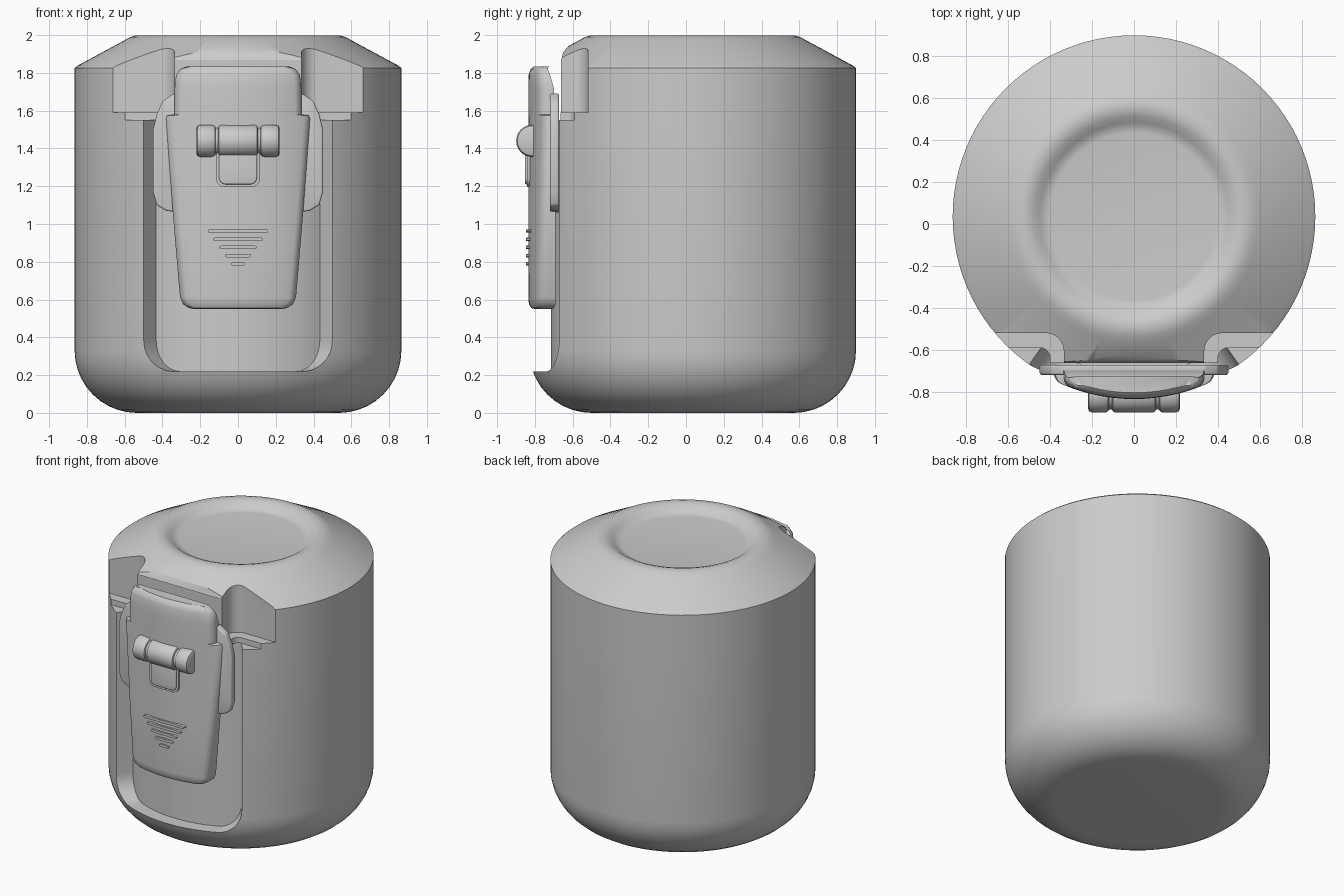
import bpy, bmesh, math
from mathutils import Vector

if "Cube" in bpy.data.objects:
    bpy.data.objects.remove(bpy.data.objects["Cube"])

CY = 0.035      # y of the round body's axis
R = 0.865       # outer radius
grey = bpy.data.materials.new("neutral_grey")
grey.diffuse_color = (0.6, 0.6, 0.6, 1)
grey.use_nodes = True
grey.node_tree.nodes["Principled BSDF"].inputs["Base Color"].default_value = grey.diffuse_color


def make(name, bm):
    bmesh.ops.remove_doubles(bm, verts=bm.verts, dist=1e-5)
    bmesh.ops.recalc_face_normals(bm, faces=bm.faces)
    me = bpy.data.meshes.new(name)
    bm.to_mesh(me)
    bm.free()
    me.materials.append(grey)
    ob = bpy.data.objects.new(name, me)
    bpy.context.collection.objects.link(ob)
    return ob


def loft(name, rings):
    """Skin a stack of closed rings and cap both ends."""
    bm = bmesh.new()
    rows = [[bm.verts.new(p) for p in ring] for ring in rings]
    n = len(rows[0])
    for a, b in zip(rows, rows[1:]):
        for i in range(n):
            j = (i + 1) % n
            bm.faces.new((a[i], a[j], b[j], b[i]))
    bm.faces.new(rows[0])
    bm.faces.new(rows[-1])
    return make(name, bm)


def revolve(name, profile, n=96):
    return loft(name, [[(r * math.cos(k * math.tau / n),
                         CY + r * math.sin(k * math.tau / n), z)
                        for k in range(n)] for r, z in profile])


def prism(name, pts, axis, lo, hi):
    """Extrude a 2D outline along x, y or z."""
    place = {'x': lambda p, t: (t, p[0], p[1]),
             'y': lambda p, t: (p[0], t, p[1]),
             'z': lambda p, t: (p[0], p[1], t)}[axis]
    return loft(name, [[place(p, t) for p in pts] for t in (lo, hi)])


def mirrored(half):
    return half + [(-x, v) for x, v in reversed(half)]


def activate(ob):
    bpy.ops.object.select_all(action='DESELECT')
    ob.select_set(True)
    bpy.context.view_layer.objects.active = ob


def cut(ob, cutter):
    m = ob.modifiers.new("cut", 'BOOLEAN')
    m.operation, m.solver, m.object = 'DIFFERENCE', 'EXACT', cutter
    activate(ob)
    bpy.ops.object.modifier_apply(modifier=m.name)
    bpy.data.objects.remove(cutter)


def bevel(ob, width):
    m = ob.modifiers.new("bevel", 'BEVEL')
    m.width, m.segments, m.limit_method = width, 3, 'ANGLE'
    activate(ob)
    bpy.ops.object.modifier_apply(modifier=m.name)


# Round-bottomed body
arc = [math.radians(a) for a in range(0, 91, 9)]
body = revolve("body", [(0.535 + 0.33 * math.sin(a), 0.33 - 0.33 * math.cos(a))
                        for a in arc] + [(R, 1.55)])

# Front pocket: rounded outline wrapped around the wall, with radial sides
half_ang, base, fil = math.asin(0.5 / R), 0.22, 0.17
fa = fil / R
bm = bmesh.new()
cols = [half_ang * k / 14 for k in range(-14, 15)]
cols += [s * (half_ang - fa + fa * math.sin(a)) for a in arc for s in (-1, 1)]
cols = sorted(set(round(c, 5) for c in cols))
grid = []
for c in cols:
    over = min(1, max(0, abs(c) - (half_ang - fa)) / fa)
    low = base + fil * (1 - math.sqrt(1 - over * over))
    grid.append([bm.verts.new((r * math.sin(c), CY - r * math.cos(c), z))
                 for r, z in ((0.75, low), (1.1, low), (1.1, 1.8), (0.75, 1.8))])
for a, b in zip(grid, grid[1:]):
    for i in range(4):
        bm.faces.new((a[i], a[(i + 1) % 4], b[(i + 1) % 4], b[i]))
bm.faces.new(grid[0])
bm.faces.new(grid[-1])
cut(body, make("pocket_cutter", bm))

# Lid with sloped shoulder and dished centre
lid = revolve("lid", [(R, 1.55), (R, 1.825), (0.85, 1.838), (0.60, 1.973), (0.57, 1.99),
                      (0.54, 1.998), (0.51, 1.998), (0.48, 1.988), (0.45, 1.968),
                      (0.425, 1.953), (0.40, 1.95)])


def notch(back, root, side, front):
    """Outline of the space in front of the lid, leaving a central tongue."""
    q = [math.radians(a) for a in range(0, 91, 15)]
    fillet = [(root - (root - side) * math.sin(a),
               back - (root - side) * (1 - math.cos(a))) for a in q]
    return mirrored([(1.1, -1.2), (1.1, back)] + fillet + [(side, front)])


cut(lid, prism("upper_notch", notch(-0.52, 0.42, 0.335, -0.662), 'z', 1.59, 2.3))
cut(lid, prism("lip_notch", notch(-0.59, 0.45, 0.40, -0.664), 'z', 1.4, 1.592))
cut(lid, prism("tongue_rounding", [(-0.70, 1.83), (-0.66, 1.87), (-0.65, 1.91),
                                   (-0.62, 1.945), (-0.57, 1.985), (-0.70, 2.1)],
               'x', -0.36, 0.36))


# Latch plate: curved front, tapering downwards
def latch_ring(z, w, d, back):
    e = 0.035
    right = [((w - e) * k / 6, 0) for k in range(7)]
    right += [(w - e + e * math.sin(a), e * (1 - math.cos(a)))
              for a in map(math.radians, (20, 40, 60, 80, 90))]
    front = [(-x, o) for x, o in reversed(right[1:])] + right
    ring = [(x, CY + o - math.sqrt((0.87 - d) ** 2 - x * x), z) for x, o in front]
    return ring + [(w, back, z), (-w, back, z)]


loft("latch", [latch_ring(*row) for row in (
    (0.55, 0.235, 0.035, -0.71), (0.555, 0.26, 0.016, -0.70), (0.575, 0.29, 0.004, -0.69),
    (0.61, 0.307, 0, -0.69), (1.0, 0.34, 0, -0.69), (1.56, 0.382, 0, -0.69),
    (1.575, 0.375, 0, -0.69), (1.58, 0.337, 0, -0.69), (1.72, 0.335, 0, -0.70),
    (1.79, 0.328, 0.002, -0.72), (1.82, 0.305, 0.012, -0.745), (1.835, 0.27, 0.03, -0.77))])

# Hinge plate behind the latch
hinge = prism("hinge_plate", mirrored([(0.30, 1.06), (0.38, 1.07), (0.43, 1.10), (0.45, 1.17),
                                       (0.45, 1.50), (0.43, 1.58), (0.40, 1.65), (0.34, 1.69)]),
              'y', -0.72, -0.672)
bevel(hinge, 0.01)


# Release bar with three rounded sleeves
def sleeve(name, x0, x1, r, soft):
    prof = [(x0, r - soft), (x0 + soft * 0.3, r - soft * 0.3), (x0 + soft, r),
            (x1 - soft, r), (x1 - soft * 0.3, r - soft * 0.3), (x1, r - soft)]
    loft(name, [[(x, -0.814 + q * math.cos(k * math.tau / 32),
                  1.44 + q * math.sin(k * math.tau / 32)) for k in range(32)]
                for x, q in prof])


sleeve("bar_core", -0.20, 0.20, 0.07, 0.01)
sleeve("bar_middle", -0.105, 0.105, 0.085, 0.015)
sleeve("bar_left", -0.22, -0.117, 0.085, 0.02)
sleeve("bar_right", 0.117, 0.22, 0.085, 0.02)


# Tab under the bar, inside a thin raised rim
def tab_outline(w, low, r):
    q = [math.radians(a) for a in range(0, 91, 18)]
    return mirrored([(w, 1.42)] + [(w - r + r * math.cos(a), low + r - r * math.sin(a))
                                   for a in q])


prism("tab_rim", tab_outline(0.115, 1.195, 0.045), 'y', -0.843, -0.80)
bevel(prism("tab", tab_outline(0.10, 1.21, 0.035), 'y', -0.852, -0.80), 0.006)

# Grip ribs, getting shorter downwards
for i, w in enumerate((0.16, 0.132, 0.10, 0.07, 0.037)):
    z = 0.963 - i * 0.0435
    h = 0.009
    prism("grip_rib_%d" % (i + 1),
          mirrored([(w - h, z - h), (w, z - h * 0.4), (w, z + h * 0.4), (w - h, z + h)]),
          'y', -0.847, -0.80)

# Smooth shading with crisp edges
for ob in list(bpy.context.scene.objects):
    activate(ob)
    bpy.ops.object.shade_smooth_by_angle(angle=math.radians(32))
